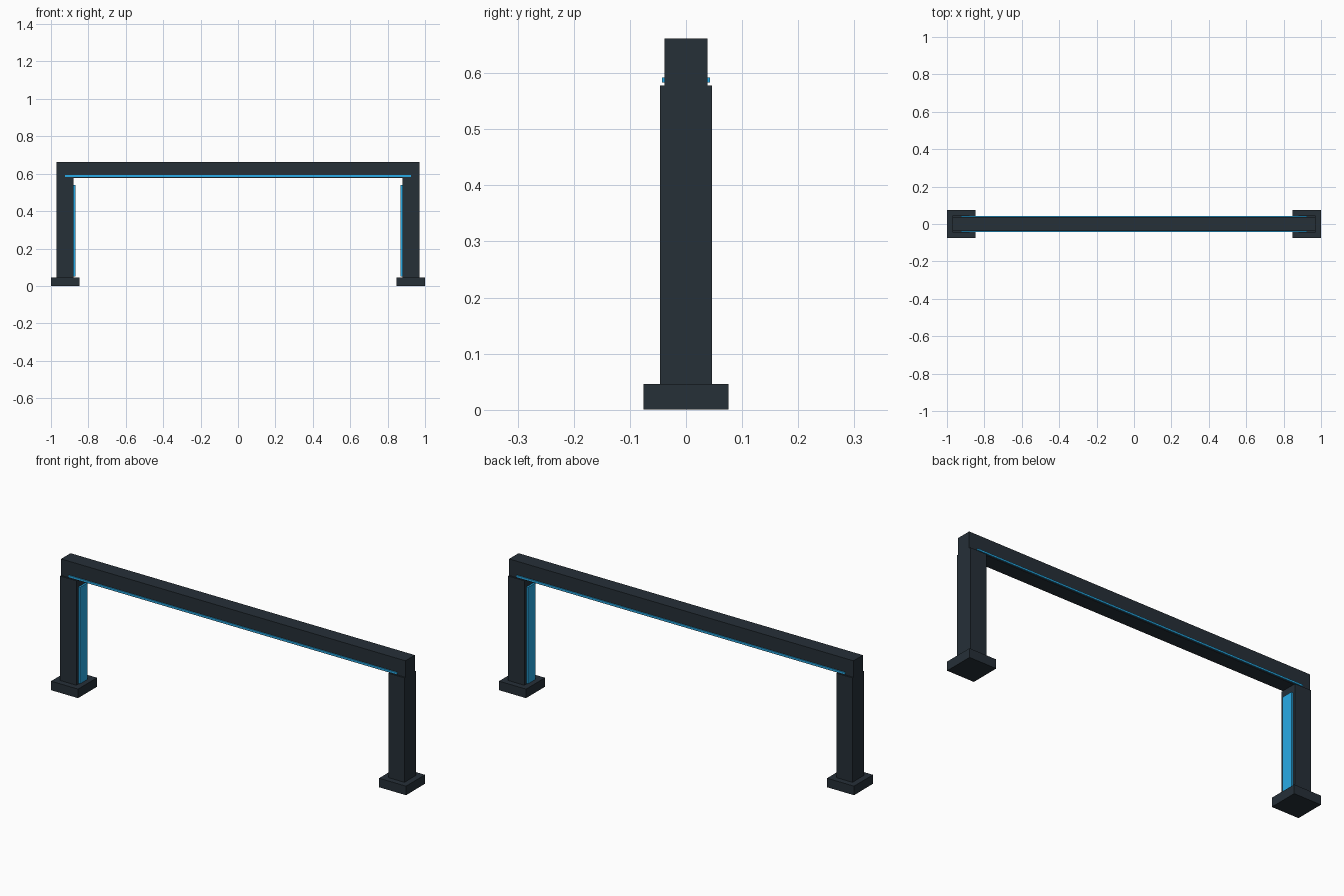
import bpy

cube = bpy.data.objects.get("Cube")
if cube:
    bpy.data.objects.remove(cube, do_unlink=True)


def material(name, colour):
    mat = bpy.data.materials.new(name)
    mat.use_nodes = True
    mat.diffuse_color = colour
    mat.node_tree.nodes["Principled BSDF"].inputs["Base Color"].default_value = colour
    return mat


def box(name, low, high, mat):
    """Box between two opposite corners."""
    bpy.ops.mesh.primitive_cube_add(
        size=1, location=[(a + b) / 2 for a, b in zip(low, high)])
    obj = bpy.context.object
    obj.name = obj.data.name = name
    obj.scale = [abs(b - a) for a, b in zip(low, high)]
    bpy.ops.object.transform_apply(location=False, rotation=False, scale=True)
    obj.data.materials.append(mat)
    return obj


dark = material("dark slate metal", (0.019, 0.029, 0.039, 1))
blue = material("bright blue light", (0.022, 0.42, 0.82, 1))

BASE_TOP = 0.046
BEAM_BOTTOM = 0.578
BEAM_HALF_DEPTH = 0.038

# Posts, each with a foot and an inner light strip
for side, s in (("left", 1), ("right", -1)):
    box(f"{side}_foot", (s * 0.848, -0.076, 0), (s, 0.076, BASE_TOP), dark)
    box(f"{side}_post", (s * 0.879, -0.046, BASE_TOP),
        (s * 0.97, 0.046, BEAM_BOTTOM), dark)
    box(f"{side}_post_light", (s * 0.87, -0.03, BASE_TOP + 0.003),
        (s * 0.879, 0.03, 0.54), blue)

# Crossbeam with a thin light strip on each long face
box("crossbeam", (-0.97, -BEAM_HALF_DEPTH, BEAM_BOTTOM),
    (0.97, BEAM_HALF_DEPTH, 0.662), dark)
for side, s in (("front", -1), ("back", 1)):
    box(f"{side}_beam_light", (-0.925, s * BEAM_HALF_DEPTH, 0.583),
        (0.925, s * 0.043, 0.592), blue)
